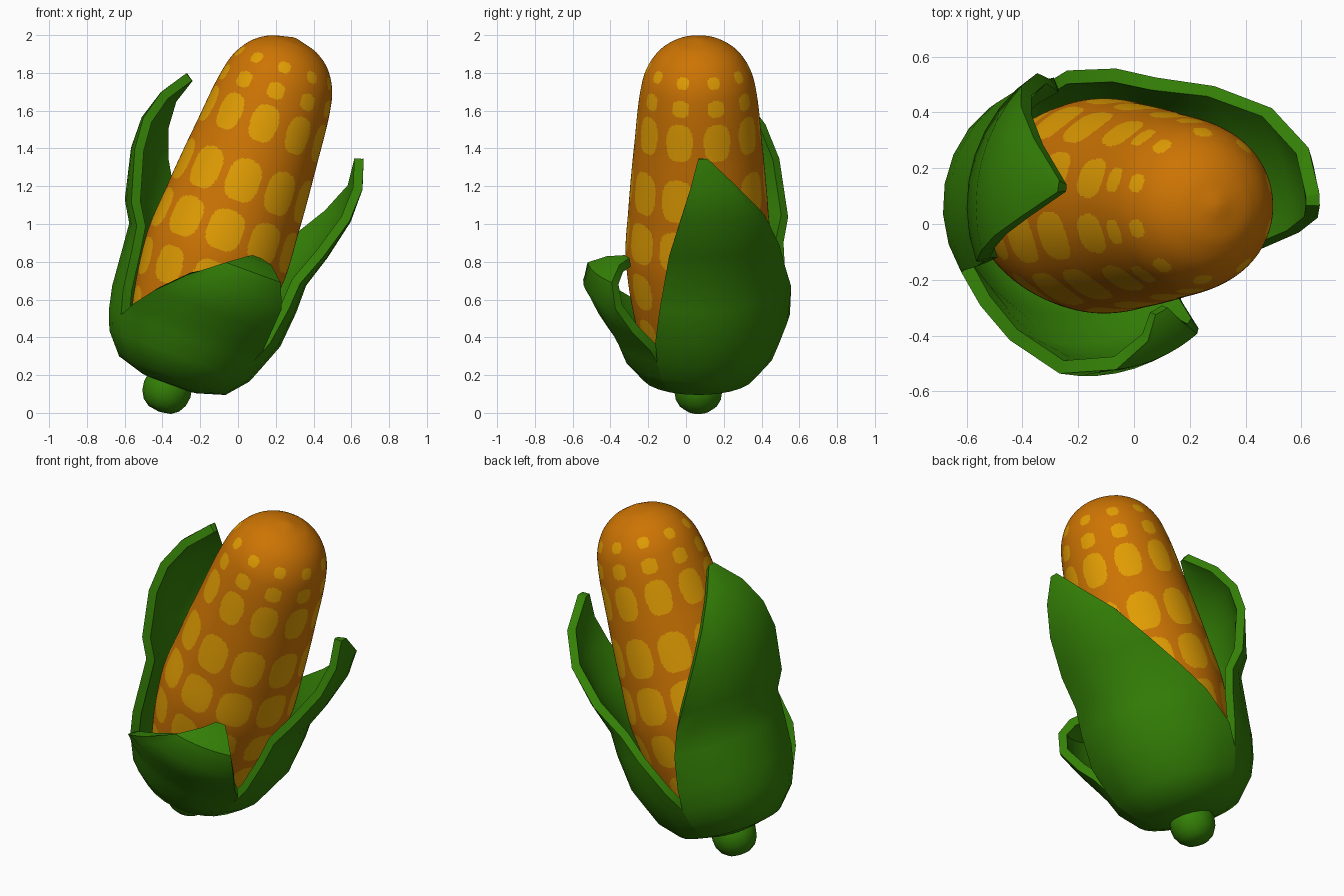
import bpy, math
from mathutils import Matrix

if "Cube" in bpy.data.objects:
    bpy.data.objects.remove(bpy.data.objects["Cube"])

# everything is built around an upright axis, then leaned 20 degrees to the right
LEAN = Matrix.Translation((-0.42, 0.065, 0)) @ Matrix.Rotation(math.radians(20), 4, 'Y')


def material(name, rgb):
    m = bpy.data.materials.new(name)
    m.diffuse_color = (*rgb, 1)
    m.use_nodes = True
    m.node_tree.nodes["Principled BSDF"].inputs["Base Color"].default_value = m.diffuse_color
    return m


ORANGE = material("cob_orange", (0.61, 0.175, 0.001))
YELLOW = material("kernel_yellow", (0.76, 0.34, 0.001))
GREEN = material("husk_green", (0.034, 0.215, 0.002))


def make(name, verts, faces, mats, angle, thick=0):
    me = bpy.data.meshes.new(name)
    me.from_pydata(verts, [], faces)
    me.transform(LEAN)
    for m in mats:
        me.materials.append(m)
    ob = bpy.data.objects.new(name, me)
    bpy.context.collection.objects.link(ob)
    bpy.ops.object.select_all(action='DESELECT')
    bpy.context.view_layer.objects.active = ob
    ob.select_set(True)
    if thick:
        mod = ob.modifiers.new("thickness", 'SOLIDIFY')
        mod.thickness = thick
        mod.offset = -1
        bpy.ops.object.modifier_apply(modifier=mod.name)
    bpy.ops.object.shade_smooth_by_angle(angle=math.radians(angle))
    return ob


def ring_point(r, a, s):
    return (r * math.cos(a), r * math.sin(a), s)


def lathe(name, rings, n, mats):
    """Closed surface of revolution from (height, radius) rings."""
    verts = [ring_point(r, 2 * math.pi * j / n, s) for s, r in rings for j in range(n)]
    faces = [(i * n + j, i * n + (j + 1) % n, (i + 1) * n + (j + 1) % n, (i + 1) * n + j)
             for i in range(len(rings) - 1) for j in range(n)]
    last = (len(rings) - 1) * n
    faces += [tuple(range(n - 1, -1, -1)), tuple(range(last, last + n))]
    return make(name, verts, faces, mats, 60)


# cob: smooth profile of (height, radius)
prof = [(0.27, 0.23), (0.42, 0.31), (0.85, 0.383), (1.15, 0.37), (1.5, 0.34),
        (1.86, 0.297), (2.0, 0.232), (2.08, 0.13), (2.112, 0.012)]
rings = []
for i in range(len(prof) - 1):
    p = [prof[max(0, min(len(prof) - 1, i + k))] for k in (-1, 0, 1, 2)]
    h = p[2][0] - p[1][0]

    def slope(a, b):
        return (b[1] - a[1]) / (b[0] - a[0])
    m0, m1 = slope(p[0], p[2]) * h, slope(p[1], p[3]) * h
    steps = max(4, round(h / 0.008))
    for k in range(steps):
        t = k / steps
        r = ((2*t**3 - 3*t*t + 1) * p[1][1] + (t**3 - 2*t*t + t) * m0
             + (3*t*t - 2*t**3) * p[2][1] + (t**3 - t*t) * m1)
        rings.append((p[1][0] + h * t, r))
rings.append(prof[-1])
N = 300
cob = lathe("cob", rings, N, [ORANGE, YELLOW])

# kernels: ten columns of rounded squares, (height, half height, half width)
kernels = [(0.5, 0.095, 0.07), (0.76, 0.10, 0.083), (1.03, 0.11, 0.096), (1.31, 0.115, 0.09),
           (1.63, 0.10, 0.073), (1.815, 0.042, 0.046), (1.945, 0.03, 0.033)]
for f in cob.data.polygons[:(len(rings) - 1) * N]:
    i, j = divmod(f.index, N)
    s = (rings[i][0] + rings[i + 1][0]) / 2
    a = (j + 0.5) / N * 360
    da = math.radians((a + 90 + 18) % 36 - 18) * rings[i][1]
    if any(abs((s - c) / hh) ** 2.8 + abs(da / hw) ** 2.8 < 1 for c, hh, hw in kernels):
        f.material_index = 1

# stem: small rounded stub
lathe("stem", [(0.132 - 0.125 * math.cos(math.pi * k / 8), 0.005 + 0.125 * math.sin(math.pi * k / 8) ** 0.8)
               for k in range(9)], 14, [GREEN])


def leaf(name, rows, a0, a1, n=8):
    """Curved husk leaf; rows of (height, radius, start angle, end angle) above a shared cup."""
    cup = [(0.155, 0.04), (0.165, 0.15), (0.21, 0.30), (0.32, 0.395), (0.42, 0.435)]
    rows = [(s, r, a0, a1) for s, r in cup] + rows
    verts = [ring_point(r, math.radians(b + (e - b) * j / n), s)
             for s, r, b, e in rows for j in range(n + 1)]
    w = n + 1
    faces = [(i * w + j, i * w + j + 1, (i + 1) * w + j + 1, (i + 1) * w + j)
             for i in range(len(rows) - 1) for j in range(n)]
    make(name, verts, faces, [GREEN], 40, 0.05)


# husk: tall left leaf, right leaf and short curled front leaf
leaf("left_leaf", [(0.55, 0.462, 100, 210), (0.75, 0.478, 106, 207), (0.89, 0.49, 113, 204),
                   (1.0, 0.555, 121, 201), (1.27, 0.618, 136, 195), (1.44, 0.62, 145, 190),
                   (1.6, 0.57, 155, 184), (1.74, 0.48, 169, 174)], 97, 213)
leaf("right_leaf", [(0.55, 0.485, -28, 91), (0.75, 0.503, -24, 78), (0.9, 0.503, -21, 66),
                    (1.08, 0.56, -16, 50), (1.3, 0.61, -9, 35), (1.48, 0.61, -4, 20),
                    (1.635, 0.56, 0, 5)], -30, 97)
leaf("front_leaf", [(0.5, 0.48, 228, 328), (0.6, 0.54, 243, 320), (0.74, 0.61, 260, 314),
                    (0.87, 0.59, 276, 309), (0.94, 0.51, 288, 305), (0.955, 0.43, 295, 302)], 213, 330)
